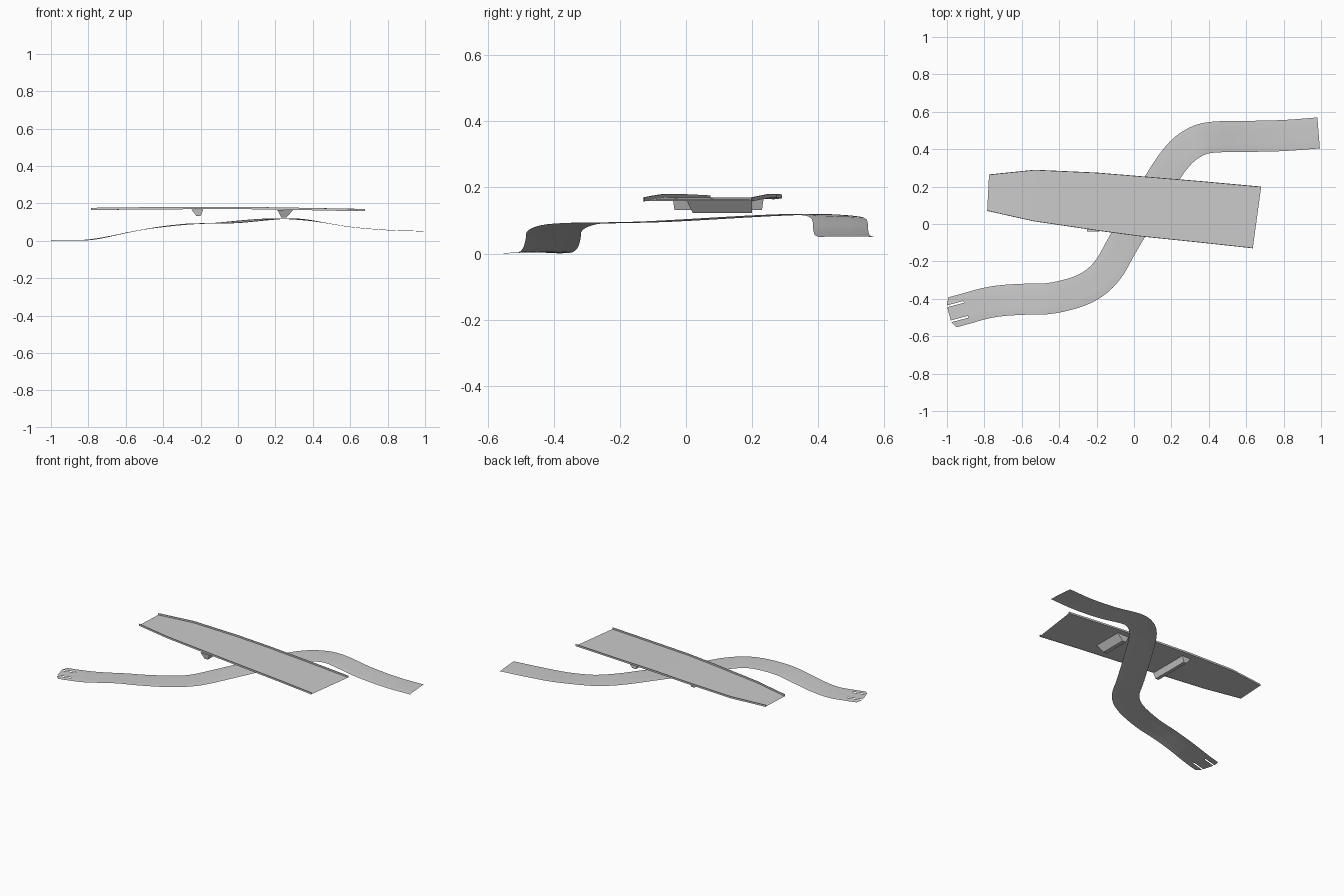
import bpy, bmesh, math
from mathutils import Vector

if "Cube" in bpy.data.objects:
    bpy.data.objects.remove(bpy.data.objects["Cube"])

grey = bpy.data.materials.new("concrete_grey")
grey.diffuse_color = (0.6, 0.6, 0.6, 1)
grey.use_nodes = True
grey.node_tree.nodes["Principled BSDF"].inputs["Base Color"].default_value = grey.diffuse_color


def finish(bm, name, smooth=False):
    me = bpy.data.meshes.new(name)
    bm.to_mesh(me)
    bm.free()
    me.materials.append(grey)
    ob = bpy.data.objects.new(name, me)
    bpy.context.collection.objects.link(ob)
    if smooth:
        for p in me.polygons:
            p.use_smooth = True
    return ob


def spline(pts, steps):
    """Catmull-Rom curve through the points."""
    p = [2 * pts[0] - pts[1]] + pts + [2 * pts[-1] - pts[-2]]
    out = []
    for i in range(1, len(p) - 2):
        a, b, c, d = p[i - 1:i + 3]
        for k in range(steps):
            t = k / steps
            out.append(0.5 * (2 * b + (c - a) * t + (2 * a - 5 * b + 4 * c - d) * t * t
                              + (3 * b - a - 3 * c + d) * t ** 3))
    return out + [pts[-1]]


def grid_faces(bm, rows, skip=lambda r, c: False):
    for r in range(len(rows) - 1):
        for c in range(len(rows[0]) - 1):
            if not skip(r, c):
                bm.faces.new((rows[r][c], rows[r + 1][c], rows[r + 1][c + 1], rows[r][c + 1]))


# Winding lower road, a thin ribbon with two slits at its left end
path = [Vector(p) for p in (
    (-.99, -.477, .003), (-.90, -.453, .003), (-.80, -.425, .006), (-.70, -.409, .022),
    (-.58, -.402, .047), (-.43, -.395, .073), (-.26, -.345, .091), (-.146, -.253, .094),
    (-.05, -.09, .098), (.13, .213, .115), (.228, .357, .12), (.313, .43, .117),
    (.41, .463, .106), (.60, .468, .075), (.80, .473, .058), (.987, .487, .052))]
STEPS = 4
center = spline(path, STEPS)
fracs = [0, .24, .30, .5, .74, .80, 1]
bm = bmesh.new()
rows = []
for i, c in enumerate(center):
    t = center[min(i + 1, len(center) - 1)] - center[max(i - 1, 0)]
    t.z = 0
    t.normalize()
    side = Vector((t.y, -t.x, 0))
    row = []
    for f in fracs:
        v = c + side * (f - .5) * .166
        if f in (0, 1):
            v.z -= .002
            if i == 0:
                v += t * .02      # clipped end corners
        v.z = max(v.z, 0)
        row.append(bm.verts.new(v))
    rows.append(row)
grid_faces(bm, rows, lambda r, c: c in (1, 4) and r < STEPS)
for f in bm.faces:
    f.normal_update()
    if f.normal.z < 0:
        f.normal_flip()
finish(bm, "lower_road", True)

# Straight bridge deck: back edge x, y, front edge x, y, height
deck = [(-.775, .265, -.785, .07, .165), (-.53, .29, -.54, .015, .168),
        (-.20, .275, -.18, -.038, .17), (.045, .255, .03, -.066, .17),
        (.35, .23, .35, -.099, .165), (.68, .20, .635, -.13, .159)]
bm = bmesh.new()
rows = [[bm.verts.new((bx, by, z)), bm.verts.new((fx, fy, z))] for bx, by, fx, fy, z in deck]
grid_faces(bm, rows)
bmesh.ops.recalc_face_normals(bm, faces=bm.faces)
for f in bm.faces:
    f.normal_update()
    if f.normal.z < 0:
        f.normal_flip()
finish(bm, "bridge_deck")

# Low parapets along both long edges
for name, k in (("back_parapet", 0), ("front_parapet", 2)):
    bm = bmesh.new()
    w = -.004 if k == 0 else .004
    rows = []
    for s in deck:
        x, y, z = s[k], s[k + 1], s[4]
        ring = [(x, y, z - .001), (x, y, z + .011), (x, y + w, z + .011), (x, y + w, z - .001)]
        rows.append([bm.verts.new(v) for v in ring])
    for r in rows:
        r.append(r[0])
    grid_faces(bm, rows)
    bm.faces.new(rows[0][:4])
    bm.faces.new(rows[-1][:4])
    bmesh.ops.recalc_face_normals(bm, faces=bm.faces)
    finish(bm, name)


def wedge(name, top, bottom):
    """Tapered block; each end is x0, x1, y0, y1, z."""
    bm = bmesh.new()
    loops = []
    for x0, x1, y0, y1, z in (top, bottom):
        loops.append([bm.verts.new(v) for v in
                      ((x0, y0, z), (x1, y0, z), (x1, y1, z), (x0, y1, z))])
    a, b = loops
    bm.faces.new(a)
    bm.faces.new(b)
    for i in range(4):
        j = (i + 1) % 4
        bm.faces.new((a[i], a[j], b[j], b[i]))
    bmesh.ops.recalc_face_normals(bm, faces=bm.faces)
    finish(bm, name)


# Crossbeams hanging under the deck
wedge("left_crossbeam", (-.25, -.185, -.04, .235, .168), (-.222, -.2, -.035, .23, .132))
wedge("right_crossbeam", (.21, .295, .0, .20, .165), (.232, .258, .02, .20, .123))
